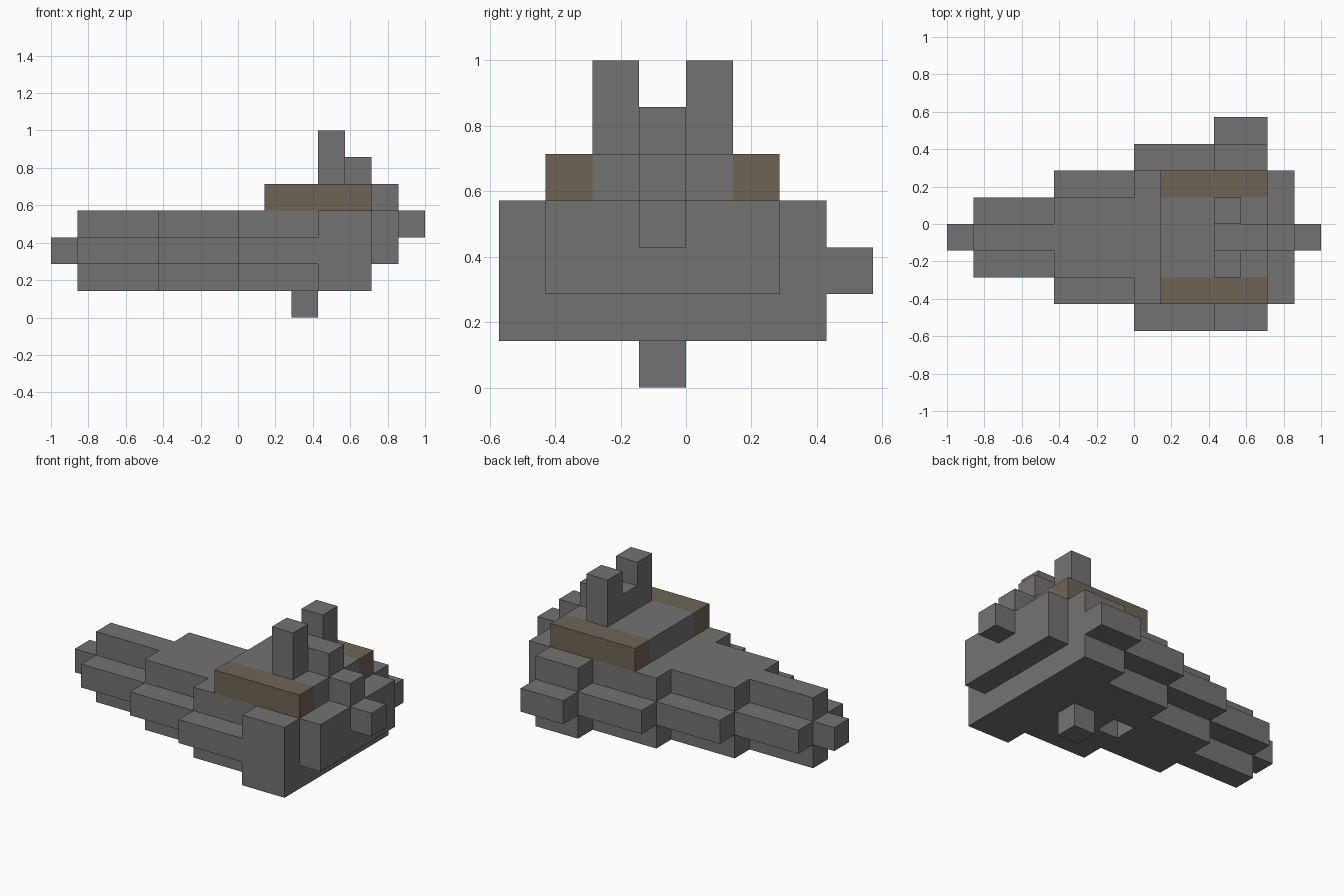
import bpy
import bmesh

U = 1 / 7  # size of one block

cube = bpy.data.objects.get("Cube")
if cube:
    bpy.data.objects.remove(cube, do_unlink=True)


def make_material(name, rgb):
    mat = bpy.data.materials.new(name)
    mat.use_nodes = True
    mat.diffuse_color = (*rgb, 1)
    mat.node_tree.nodes["Principled BSDF"].inputs["Base Color"].default_value = (*rgb, 1)
    return mat


GREY = make_material("hull grey", (0.175, 0.168, 0.17))
BROWN = make_material("trim brown", (0.155, 0.127, 0.09))


def prism(name, outline, z0, z1, mat):
    """Extrude an outline, given in blocks, from z0 to z1."""
    bm = bmesh.new()
    base = bm.faces.new([bm.verts.new((x * U, y * U, z0 * U)) for x, y in outline])
    top = bmesh.ops.extrude_face_region(bm, geom=[base])["geom"]
    bmesh.ops.translate(bm, vec=(0, 0, (z1 - z0) * U),
                        verts=[v for v in top if isinstance(v, bmesh.types.BMVert)])
    bmesh.ops.recalc_face_normals(bm, faces=bm.faces)
    mesh = bpy.data.meshes.new(name)
    bm.to_mesh(mesh)
    bm.free()
    mesh.materials.append(mat)
    obj = bpy.data.objects.new(name, mesh)
    bpy.context.collection.objects.link(obj)
    return obj


def box(name, x, y, z, mat=GREY):
    return prism(name, [(x[0], y[0]), (x[1], y[0]), (x[1], y[1]), (x[0], y[1])], *z, mat)


def stepped_layer(name, steps, z0, z1):
    """Slab whose width changes in steps (x start, x end, y low, y high)."""
    low, high = [], []
    for x0, x1, y0, y1 in steps:
        low += [(x0, y0), (x1, y0)]
        high += [(x0, y1), (x1, y1)]
    outline = list(dict.fromkeys(low + high[::-1]))
    return prism(name, outline, z0, z1, GREY)


# Hull: narrow layers above and below a wider middle layer
narrow = [(-6, -3, -1, 0), (-3, 0, -2, 1), (0, 3, -3, 2), (3, 5, -4, 3)]
wide = [(-7, -6, -1, 0), (-6, -3, -2, 1), (-3, 0, -3, 2), (0, 3, -4, 3), (3, 5, -4, 4)]
lower_hull = stepped_layer("lower_hull", narrow, 1, 2)
stepped_layer("middle_hull", wide, 2, 3)
stepped_layer("upper_hull", narrow, 3, 4)

# Square bay cut into the underside
cutter = box("bay_cutter", (0, 1), (-1, 0), (0.5, 1.999))
cutter.hide_render = True
cut = lower_hull.modifiers.new("bay", "BOOLEAN")
cut.operation = "DIFFERENCE"
cut.solver = "EXACT"
cut.object = cutter
bpy.context.view_layer.objects.active = lower_hull
bpy.ops.object.modifier_apply(modifier=cut.name)
bpy.data.objects.remove(cutter, do_unlink=True)

# Underside pod and stern
box("belly_pod", (2, 3), (-1, 0), (0, 1))
box("stern_block", (5, 6), (-3, 2), (2, 4))
box("stern_cap", (5, 6), (-1, 0), (4, 5))
box("engine", (6, 7), (-1, 0), (3, 4))

# Raised deck with brown side trim
box("deck", (1, 5), (-2, 1), (4, 5))
box("bridge", (3, 5), (-1, 0), (5, 6))
for side, trim_y, tower_y in (("right", -3, -2), ("left", 1, 0)):
    box(side + "_deck_trim", (1, 5), (trim_y, trim_y + 1), (4, 5), BROWN)
    box(side + "_tower", (3, 4), (tower_y, tower_y + 1), (5, 7))
